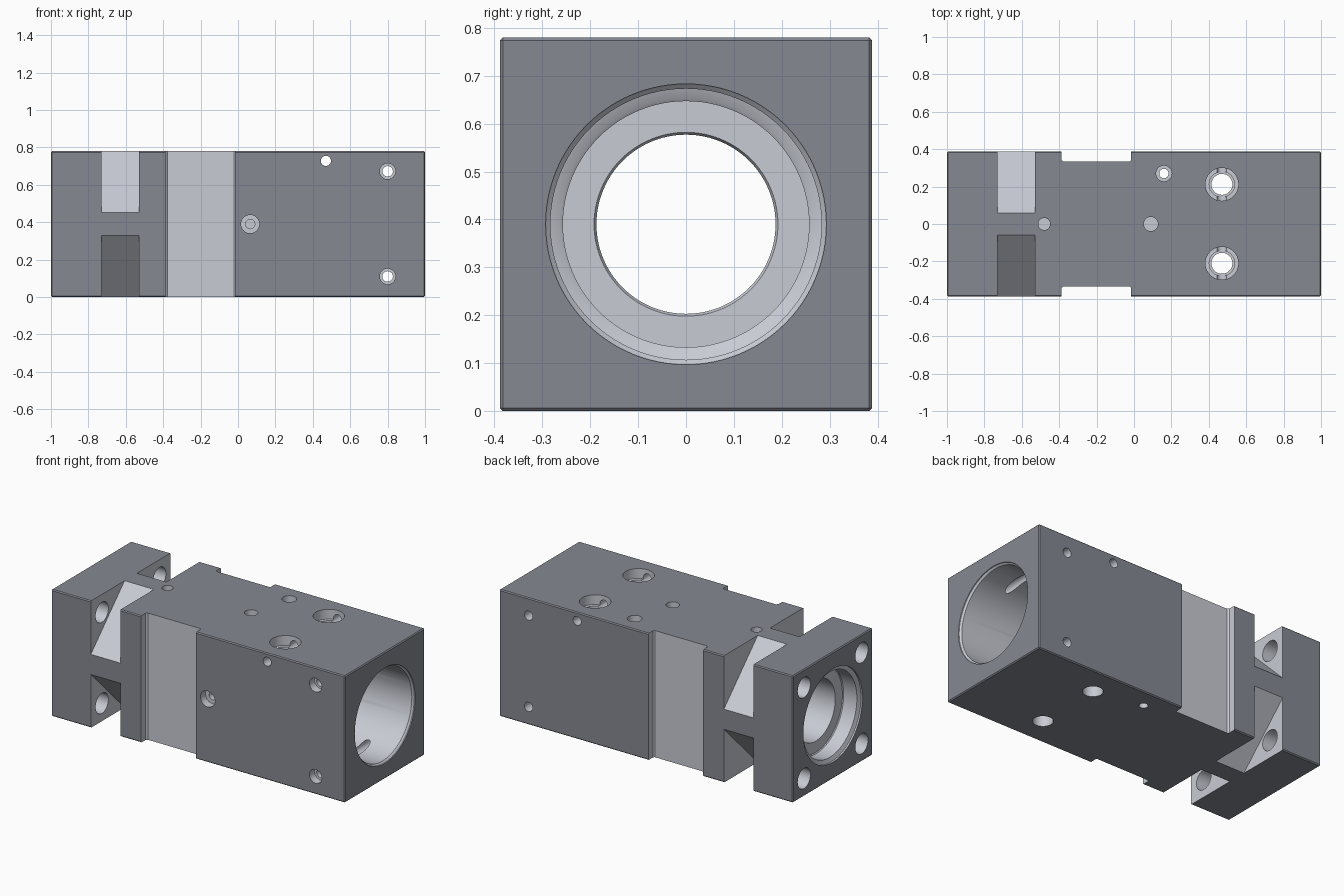
import bpy, bmesh, math
from mathutils import Vector, Matrix

if "Cube" in bpy.data.objects:
    bpy.data.objects.remove(bpy.data.objects["Cube"])

HALF, MID = 0.388, 0.39      # half width of the section, height of the bore axis

# Dark outer skin and lighter machined cuts
skin = bpy.data.materials.new("dark_skin")
skin.diffuse_color = (0.24, 0.25, 0.29, 1)
skin.use_nodes = True
skin.node_tree.nodes["Principled BSDF"].inputs["Base Color"].default_value = skin.diffuse_color
machined = bpy.data.materials.new("machined_metal")
machined.diffuse_color = (0.58, 0.60, 0.66, 1)
machined.use_nodes = True
machined.node_tree.nodes["Principled BSDF"].inputs["Base Color"].default_value = machined.diffuse_color


def make_object(name, bm, slot):
    bmesh.ops.recalc_face_normals(bm, faces=bm.faces)
    for f in bm.faces:
        f.material_index = slot
    mesh = bpy.data.meshes.new(name)
    bm.to_mesh(mesh)
    bm.free()
    mesh.materials.append(skin)
    mesh.materials.append(machined)
    ob = bpy.data.objects.new(name, mesh)
    bpy.context.collection.objects.link(ob)
    return ob


def cut(name, bm):
    """Subtract a closed solid from the body, then discard the cutter."""
    cutter = make_object(name, bm, 1)
    cutter.hide_render = True
    mod = body.modifiers.new(name, 'BOOLEAN')
    mod.operation, mod.solver, mod.object = 'DIFFERENCE', 'EXACT', cutter
    bpy.ops.object.modifier_apply(modifier=mod.name)
    bpy.data.objects.remove(cutter)


def drill(name, origin, direction, profile, n=40):
    """Stepped round hole: profile is (depth, radius) along direction."""
    bm = bmesh.new()
    rot = Vector(direction).to_track_quat('Z', 'Y').to_matrix()
    rings = []
    for d, r in profile:
        rings.append([bm.verts.new(Vector(origin) + rot @ Vector(
            (r * math.cos(2 * math.pi * i / n), r * math.sin(2 * math.pi * i / n), d)))
            for i in range(n)])
    for a, b in zip(rings, rings[1:]):
        for i in range(n):
            bm.faces.new((a[i], a[(i + 1) % n], b[(i + 1) % n], b[i]))
    bm.faces.new(rings[0])
    bm.faces.new(rings[-1])
    cut(name, bm)


def prism(name, points, axis):
    """Solid from a closed outline and an extrusion vector."""
    bm = bmesh.new()
    face = bm.faces.new([bm.verts.new(p) for p in points])
    ext = bmesh.ops.extrude_face_region(bm, geom=[face])
    bmesh.ops.translate(bm, vec=axis, verts=[
        v for v in ext['geom'] if isinstance(v, bmesh.types.BMVert)])
    cut(name, bm)


# Main block with finely broken edges
bm = bmesh.new()
bmesh.ops.create_cube(bm, size=1, matrix=Matrix.Translation((0, 0, MID))
                      @ Matrix.Diagonal((2, 2 * HALF, 2 * MID, 1)))
bmesh.ops.bevel(bm, geom=bm.edges[:], offset=0.006, segments=1, affect='EDGES')
body = make_object("cylinder_housing", bm, 0)
bpy.context.view_layer.objects.active = body
body.select_set(True)

# Shallow waist on front and back
for s in (-1, 1):
    outline = [(-0.388, 0.45), (-0.388, 0.345), (-0.378, 0.335),
               (-0.022, 0.335), (-0.015, 0.342), (-0.015, 0.45)]
    prism("waist_cut", [(x, s * y, -0.1) for x, y in outline], (0, 0, 1))

# Diagonal corner notches behind the flange, and the flange bolt holes
for sy in (-1, 1):
    for sz in (-1, 1):
        tri = [(0.04, 0.41), (0.41, 0.04), (0.41, 0.41)]
        prism("corner_notch", [(-0.73, sy * y, MID + sz * z) for y, z in tri], (0.2, 0, 0))
        drill("flange_bolt_hole", (-1, sy * 0.28, MID + sz * 0.28), (1, 0, 0),
              [(-0.02, 0.062), (0.3, 0.062)])

# Stepped main bore along the length
drill("main_bore", (0, 0, MID), (1, 0, 0), [
    (-1.02, 0.287), (-0.99, 0.287), (-0.98, 0.262), (-0.89, 0.262), (-0.885, 0.257),
    (-0.885, 0.187), (-0.61, 0.187), (-0.60, 0.192), (-0.60, 0.257),
    (-0.08, 0.257), (-0.075, 0.264), (-0.067, 0.283),
    (0.985, 0.283), (0.995, 0.293), (1.02, 0.293)], 96)

# Large counterbored mounting holes, top to bottom
for y in (-0.21, 0.212):
    drill("mounting_hole", (0.47, y, 2 * MID), (0, 0, -1),
          [(-0.02, 0.088), (0.06, 0.088), (0.06, 0.068), (0.075, 0.068),
           (0.075, 0.056), (0.82, 0.056)])

# Cross holes, front to back
for z in (0.11, 0.672):
    drill("cross_hole", (0.8, -HALF, z), (0, 1, 0),
          [(-0.02, 0.042), (0.05, 0.042), (0.05, 0.028), (0.82, 0.028)])
drill("vent_hole", (0.47, -HALF, 0.728), (0, 1, 0), [(-0.02, 0.027), (0.82, 0.027)])

# Blind ports and the small vertical hole
drill("front_port", (0.065, -HALF, MID), (0, 1, 0),
      [(-0.02, 0.049), (0.05, 0.049), (0.05, 0.025), (0.085, 0.025)])
drill("top_port", (0.09, 0, 2 * MID), (0, 0, -1), [(-0.02, 0.038), (0.07, 0.038)])
drill("gland_port", (-0.48, 0, 2 * MID), (0, 0, -1), [(-0.02, 0.032), (0.07, 0.032)])
drill("dowel_hole", (0.16, 0.27, 2 * MID), (0, 0, -1),
      [(-0.02, 0.042), (0.05, 0.042), (0.05, 0.025), (0.82, 0.025)])

bpy.ops.object.shade_smooth_by_angle(angle=math.radians(25))
